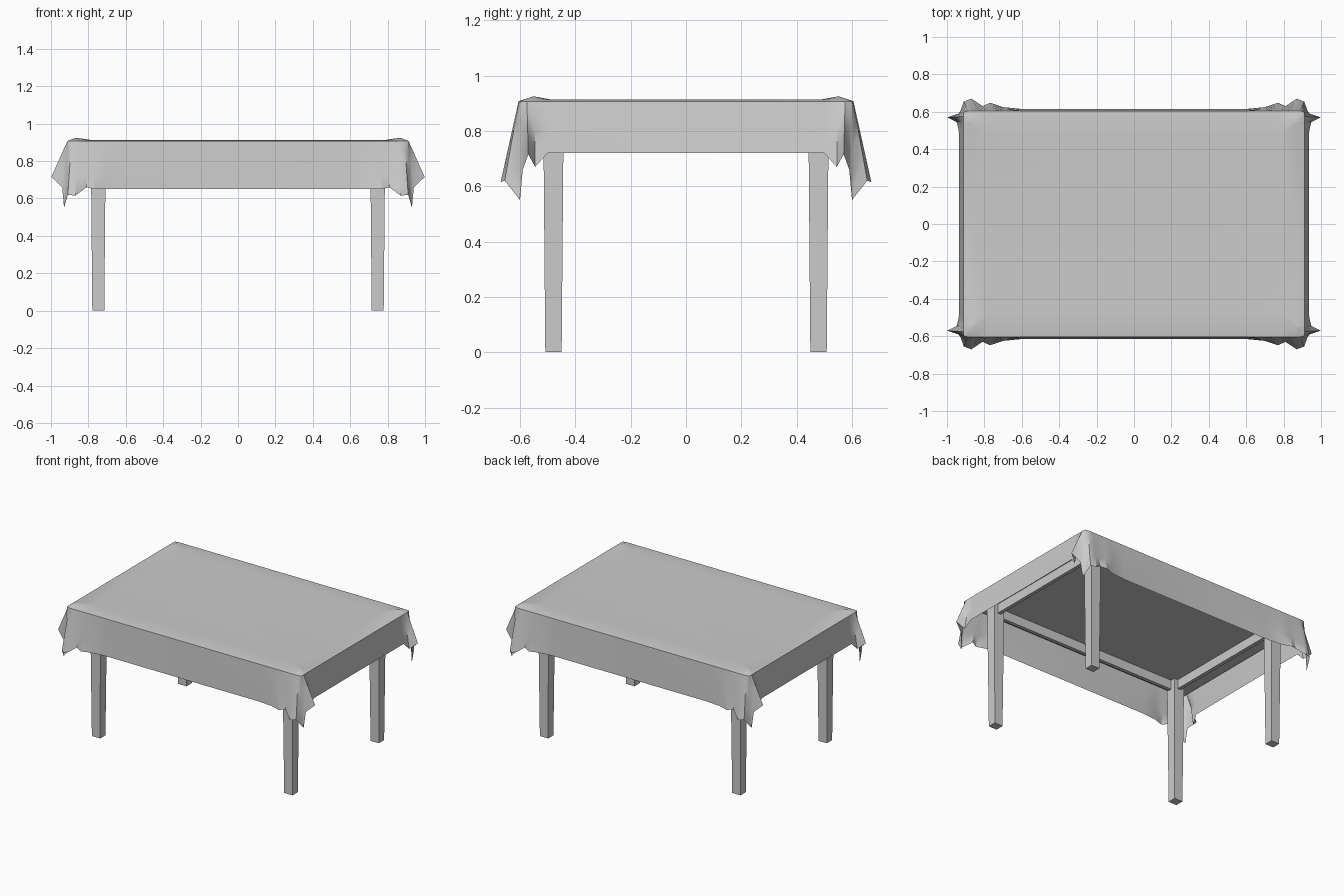
import bpy, bmesh
from mathutils import Vector

if "Cube" in bpy.data.objects:
    bpy.data.objects.remove(bpy.data.objects["Cube"])


def make_object(name, bm, mirror=(False, False)):
    me = bpy.data.meshes.new(name)
    bm.to_mesh(me)
    bm.free()
    ob = bpy.data.objects.new(name, me)
    bpy.context.collection.objects.link(ob)
    if any(mirror):
        m = ob.modifiers.new("mirror", 'MIRROR')
        m.use_axis = (mirror[0], mirror[1], False)
    return ob


def box(name, lo, hi, mirror=(False, False), taper=1.0):
    """Box from lo to hi; taper scales the lower end."""
    bm = bmesh.new()
    bmesh.ops.create_cube(bm, size=1)
    lo, hi = Vector(lo), Vector(hi)
    mid, size = (lo + hi) / 2, hi - lo
    for v in bm.verts:
        k = taper if v.co.z < 0 else 1
        v.co = mid + Vector((v.co.x * size.x * k, v.co.y * size.y * k, v.co.z * size.z))
    return make_object(name, bm, mirror)


# Wooden table: legs, apron rails, top board
box("legs", (.707, .442, 0), (.787, .516, .88), (True, True), .8)
box("long_rails", (-.72, .475, .81), (.72, .50, .88), (False, True))
box("short_rails", (.735, -.46, .81), (.76, .46, .88), (True, False))
box("table_top", (-.90, -.59, .875), (.90, .59, .903))

# Tablecloth, one quarter: board edge and hem, from the long side round to the short side
edge = [(0, .605), (.6, .605), (.7, .605), (.77, .605), (.81, .605), (.86, .605), (.89, .604),
        (.908, .60), (.911, .59), (.912, .575), (.912, .545), (.912, .5), (.912, 0)]
hem = [(0, .615, .65), (.6, .615, .65), (.7, .625, .65), (.77, .648, .65), (.81, .63, .66),
       (.87, .67, .615), (.91, .655, .62), (.93, .60, .55), (.94, .59, .66),
       (.998, .57, .715), (.948, .545, .67), (.937, .5, .72), (.935, 0, .72)]


def clamped(cx, cy, z, lift=0.0):
    return [Vector((min(x, cx), min(y, cy), z + (lift if x > .84 and y > .5 else 0)))
            for x, y in edge]


rings = [clamped(0, 0, .912), clamped(.78, .48, .912), clamped(.87, .555, .913, .011)]
rim = [Vector((x, y, .907)) for x, y in edge]
rings.append(rim)
for t in (.2, .45, .72, 1):
    rings.append([a.lerp(Vector(b), t) for a, b in zip(rim, hem)])

bm = bmesh.new()
verts = [[bm.verts.new(p) for p in r] for r in rings]
for inner, outer in zip(verts, verts[1:]):
    for i in range(len(edge) - 1):
        bm.faces.new((inner[i], inner[i + 1], outer[i + 1], outer[i]))
bmesh.ops.remove_doubles(bm, verts=bm.verts, dist=.0005)
cloth = make_object("tablecloth", bm, (True, True))
bpy.context.view_layer.objects.active = cloth
cloth.select_set(True)
bpy.ops.object.shade_smooth_by_angle(angle=.6)
